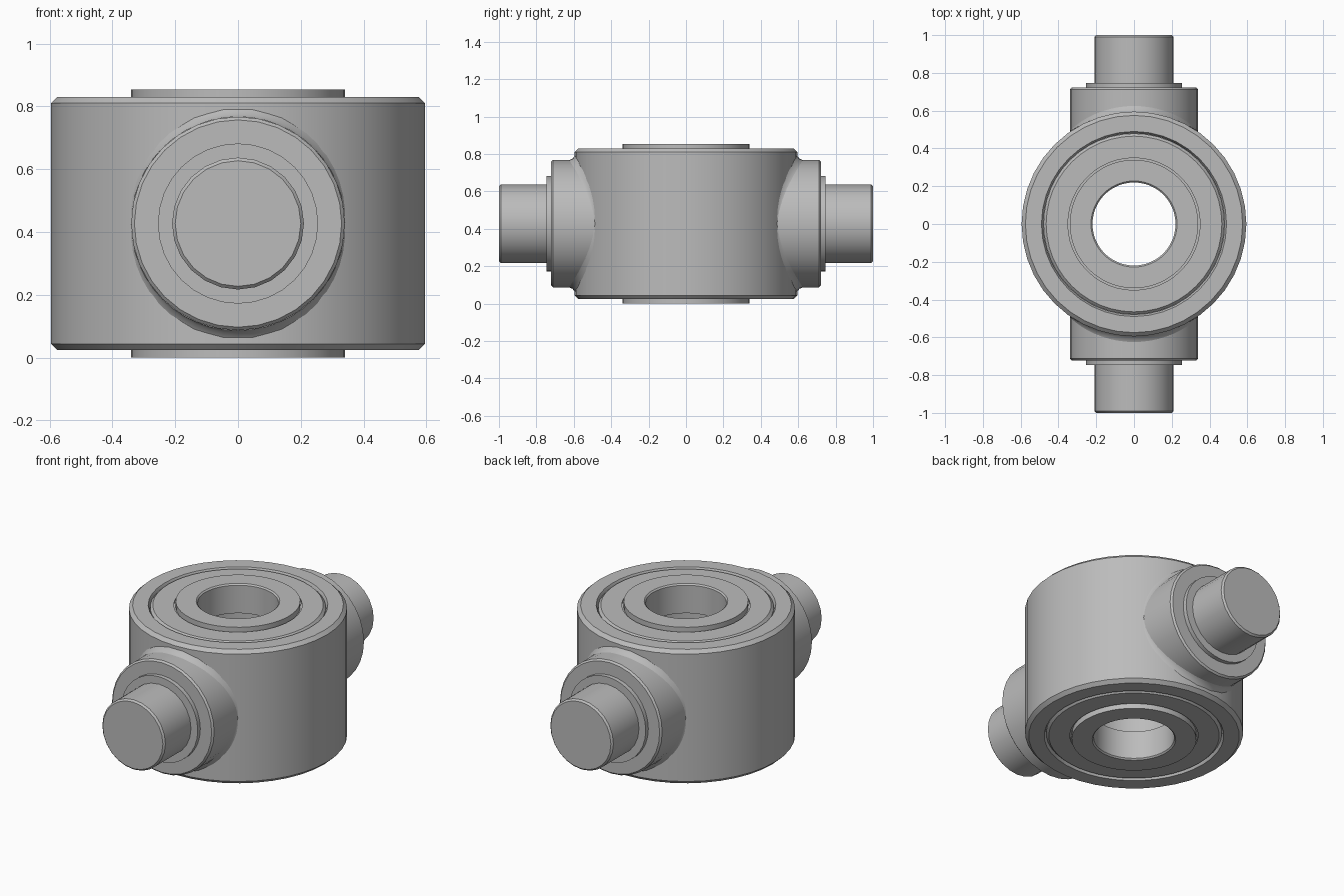
import bpy, bmesh, math
from mathutils import Matrix, Vector

cube = bpy.data.objects.get("Cube")
if cube:
    bpy.data.objects.remove(cube)

MID = 0.427      # height of the trunnion axis
BODY_R = 0.595
BOSS_R = 0.34

steel = bpy.data.materials.new("grey steel")
steel.use_nodes = True
GREY = (0.5, 0.5, 0.5, 1)
steel.diffuse_color = GREY
steel.node_tree.nodes["Principled BSDF"].inputs["Base Color"].default_value = GREY


def finish(name, bm, matrix):
    bmesh.ops.recalc_face_normals(bm, faces=bm.faces)
    mesh = bpy.data.meshes.new(name)
    bm.to_mesh(mesh)
    bm.free()
    mesh.transform(matrix)
    mesh.materials.append(steel)
    ob = bpy.data.objects.new(name, mesh)
    bpy.context.collection.objects.link(ob)
    bpy.ops.object.select_all(action='DESELECT')
    ob.select_set(True)
    bpy.context.view_layer.objects.active = ob
    bpy.ops.object.shade_smooth_by_angle(angle=math.radians(30))
    return ob


def lathe(name, profile, sides, matrix, closed):
    """Revolve (radius, height) points; closed joins the last point to the first."""
    bm = bmesh.new()
    rings = []
    for r, h in profile:
        rings.append([bm.verts.new((r * math.cos(a), r * math.sin(a), h))
                      for a in (math.tau * i / sides for i in range(sides))])
    pairs = list(zip(rings, rings[1:]))
    if closed:
        pairs.append((rings[-1], rings[0]))
    else:
        bm.faces.new(rings[0])
        bm.faces.new(rings[-1])
    for a, b in pairs:
        for i in range(sides):
            j = (i + 1) % sides
            bm.faces.new((a[i], a[j], b[j], b[i]))
    return finish(name, bm, matrix)


def fillet(name, matrix, sides=48):
    """Weld strip that follows the saddle line between boss and housing."""
    bm = bmesh.new()
    rings = [[], [], []]
    for i in range(sides):
        a = math.tau * i / sides
        lift = abs(math.sin(a))
        for ring, grow, out in zip(rings, (0, 0.008, 0.026), (0.03, 0.012, -0.002)):
            r = BOSS_R + grow * lift
            x, y = r * math.cos(a), r * math.sin(a)
            ring.append(bm.verts.new((x, y, math.sqrt(BODY_R ** 2 - x * x) + out * lift)))
    for p, q in zip(rings, rings[1:]):
        for i in range(sides):
            j = (i + 1) % sides
            bm.faces.new((p[i], p[j], q[j], q[i]))
    return finish(name, bm, matrix)


# Chamfered ring housing, mirrored about its middle height
half = [(0.25, 0.25), (0.48, 0.25), (0.48, 0.385), (0.49, 0.403),
        (BODY_R - 0.02, 0.403), (BODY_R, 0.383)]
housing = half + [(r, -h) for r, h in reversed(half)]
lathe("housing", housing, 40, Matrix.Translation((0, 0, MID)), True)

# Bearings seated in both mouths of the housing
outer_race = [(0.36, 0.25), (0.479, 0.25), (0.479, 0.388), (0.465, 0.402),
              (0.35, 0.402), (0.35, 0.39)]
inner_race = [(0.22, 0.25), (0.361, 0.25), (0.361, 0.392), (0.34, 0.392),
              (0.34, 0.426), (0.228, 0.426), (0.22, 0.418)]
for side, turn in (("top", 0), ("bottom", math.pi)):
    m = Matrix.Translation((0, 0, MID)) @ Matrix.Rotation(turn, 4, 'X')
    lathe(side + "_outer_race", outer_race, 48, m, True)
    lathe(side + "_inner_race", inner_race, 48, m, True)

# Trunnions front and back: boss, washer and pin
boss = [(BOSS_R, 0.485), (BOSS_R, 0.712), (BOSS_R - 0.01, 0.722)]
washer = [(0.255, 0.715), (0.255, 0.747)]
pin = [(0.21, 0.74), (0.21, 0.99), (0.2, 1.0)]
for side, turn in (("front", math.pi / 2), ("back", -math.pi / 2)):
    m = Matrix.Translation((0, 0, MID)) @ Matrix.Rotation(turn, 4, 'X')
    lathe(side + "_boss", boss, 32, m, False)
    lathe(side + "_washer", washer, 32, m, False)
    lathe(side + "_pin", pin, 24, m, False)
    fillet(side + "_weld", m)
